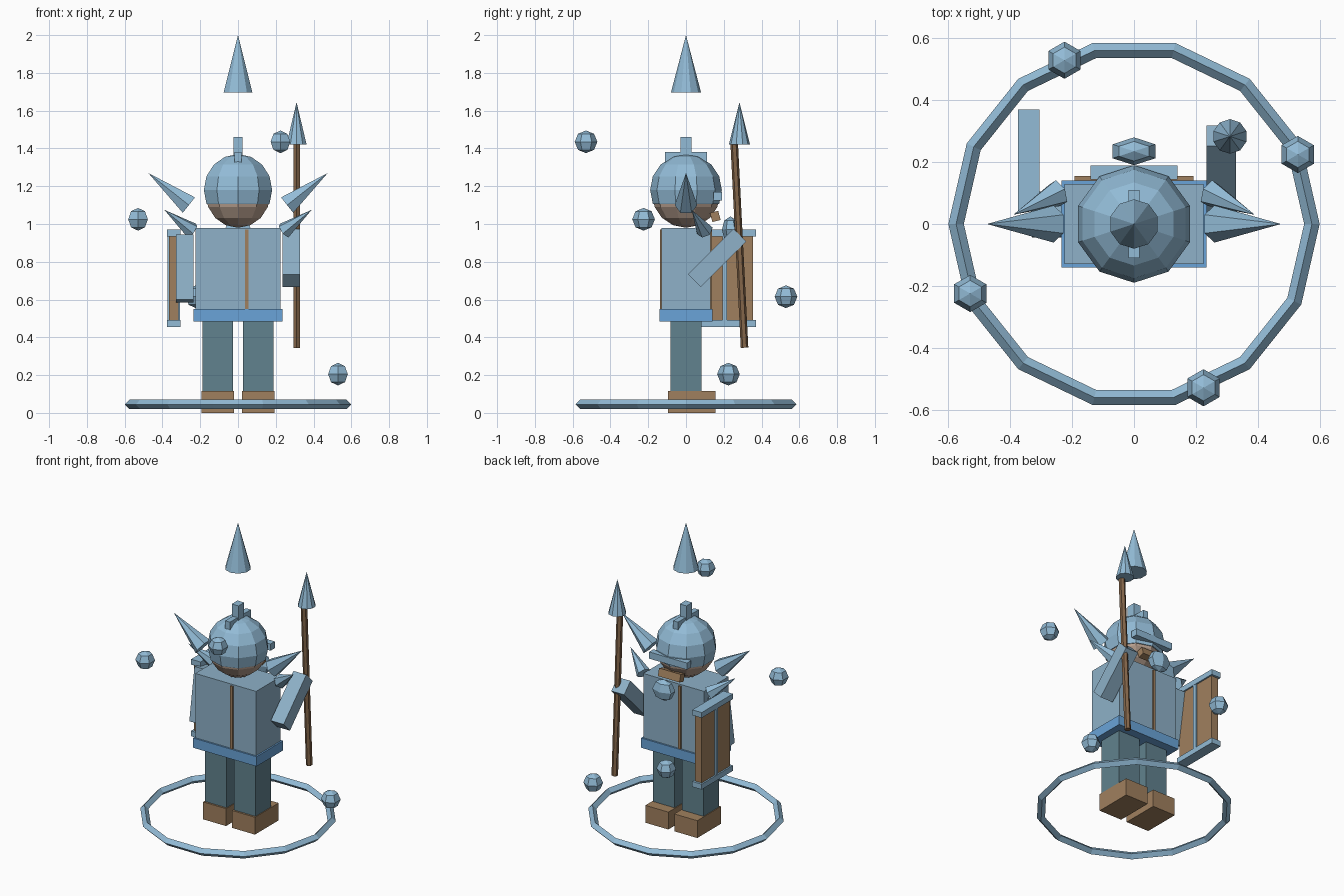
import bpy, bmesh, math
from mathutils import Vector, Matrix

cube = bpy.data.objects.get("Cube")
if cube:
    bpy.data.objects.remove(cube)


def material(name, *srgb):
    rgb = [(c / 255 / 12.92) if c < 11 else ((c / 255 + 0.055) / 1.055) ** 2.4 for c in srgb]
    m = bpy.data.materials.new(name)
    m.use_nodes = True
    m.diffuse_color = (*rgb, 1)
    m.node_tree.nodes["Principled BSDF"].inputs["Base Color"].default_value = (*rgb, 1)
    return m


STEEL = material("pale steel", 146, 187, 214)
CLOTH = material("grey blue cloth", 142, 177, 200)
TROUSER = material("dark teal", 97, 130, 142)
BELT = material("bright blue", 106, 164, 216)
LEATHER = material("leather brown", 160, 128, 94)
WOOD = material("dark wood", 132, 102, 74)
SKIN = material("skin", 184, 160, 143)


def finish(bm, name, mat):
    bmesh.ops.recalc_face_normals(bm, faces=bm.faces)
    mesh = bpy.data.meshes.new(name)
    bm.to_mesh(mesh)
    bm.free()
    mesh.materials.append(mat)
    ob = bpy.data.objects.new(name, mesh)
    bpy.context.collection.objects.link(ob)
    return ob


def box(name, mat, centre, size, tilt=0):
    """Box with full sizes, tilted about the x axis."""
    bm = bmesh.new()
    bmesh.ops.create_cube(bm, size=1, matrix=Matrix.Diagonal((*size, 1)))
    bmesh.ops.rotate(bm, verts=bm.verts, matrix=Matrix.Rotation(math.radians(tilt), 3, 'X'))
    bmesh.ops.translate(bm, verts=bm.verts, vec=centre)
    return finish(bm, name, mat)


def align(bm):
    """Turn a round part so that one corner points along +y."""
    v = max(bm.verts, key=lambda p: p.co.xy.length).co
    turn = math.pi / 2 - math.atan2(v.y, v.x)
    bmesh.ops.rotate(bm, verts=bm.verts, matrix=Matrix.Rotation(turn, 3, 'Z'))


def ball(name, mat, centre, radii, sides, rings, cut=None):
    bm = bmesh.new()
    bmesh.ops.create_uvsphere(bm, u_segments=sides, v_segments=rings, radius=1)
    align(bm)
    bmesh.ops.scale(bm, verts=bm.verts, vec=radii)
    bmesh.ops.translate(bm, verts=bm.verts, vec=centre)
    if cut is not None:
        geom = bm.verts[:] + bm.edges[:] + bm.faces[:]
        bmesh.ops.bisect_plane(bm, geom=geom, plane_co=(0, 0, cut),
                               plane_no=(0, 0, -1), clear_outer=True)
        bmesh.ops.holes_fill(bm, edges=[e for e in bm.edges if e.is_boundary])
    return finish(bm, name, mat)


def cone(name, mat, base, tip, r1, r2, sides):
    """Cone or rod between two points."""
    base, tip = Vector(base), Vector(tip)
    axis = tip - base
    bm = bmesh.new()
    bmesh.ops.create_cone(bm, cap_ends=True, segments=sides, radius1=r1, radius2=r2,
                          depth=axis.length)
    align(bm)
    spin = Vector((0, 0, 1)).rotation_difference(axis).to_matrix()
    bmesh.ops.rotate(bm, verts=bm.verts, matrix=spin)
    bmesh.ops.translate(bm, verts=bm.verts, vec=(base + tip) / 2)
    return finish(bm, name, mat)


# Legs, boots and shoulder spikes on both sides
for side, s in (("left", 1), ("right", -1)):
    box(f"{side}_boot", LEATHER, (s * 0.107, 0.03, 0.058), (0.17, 0.25, 0.116))
    box(f"{side}_leg", TROUSER, (s * 0.107, 0, 0.30), (0.16, 0.165, 0.37))
    cone(f"{side}_large_spike", STEEL, (s * 0.26, 0, 1.10), (s * 0.475, 0, 1.27), 0.06, 0, 6)
    cone(f"{side}_small_spike", STEEL, (s * 0.245, 0.10, 0.965), (s * 0.39, 0.03, 1.075),
         0.045, 0, 6)

# Torso with its trim
box("torso", CLOTH, (0, 0, 0.765), (0.45, 0.26, 0.43))
box("belt", BELT, (0, 0, 0.517), (0.47, 0.28, 0.065))
for name, s in (("front_trim", 1), ("back_trim", -1)):
    box(name, LEATHER, (s * 0.047, -s * 0.133, 0.76), (0.018, 0.009, 0.42))

# Head, helmet and face pieces
ball("head", SKIN, (0, 0, 1.16), (0.18, 0.18, 0.18), 10, 8)
ball("helmet", STEEL, (0, 0, 1.18), (0.19, 0.19, 0.19), 10, 8, cut=1.105)
box("helmet_ridge", STEEL, (0, 0, 1.34), (0.036, 0.22, 0.08))
box("helmet_crest", STEEL, (0, 0, 1.38), (0.05, 0.06, 0.16))
box("visor", STEEL, (0, 0.167, 1.147), (0.28, 0.045, 0.045))
box("moustache", LEATHER, (0, 0.155, 1.04), (0.16, 0.045, 0.05), 15)
ball("pendant", STEEL, (0, 0.235, 0.97), (0.08, 0.045, 0.07), 6, 4)

# Arms
box("left_arm", CLOTH, (0.282, 0.165, 0.82), (0.095, 0.095, 0.34), -45)
box("right_arm", CLOTH, (-0.282, 0.03, 0.765), (0.095, 0.095, 0.35), -9)

# Spear
cone("spear_shaft", WOOD, (0.31, 0.31, 0.345), (0.31, 0.255, 1.43), 0.02, 0.02, 6)
cone("spear_head", STEEL, (0.31, 0.283, 1.42), (0.31, 0.283, 1.645), 0.056, 0, 10)

# Shield
box("shield_panel", LEATHER, (-0.34, 0.205, 0.712), (0.05, 0.30, 0.46))
box("shield_strip", STEEL, (-0.34, 0.205, 0.712), (0.066, 0.025, 0.46))
for name, z in (("shield_bottom_bar", 0.473), ("shield_top_bar", 0.952)):
    box(name, STEEL, (-0.34, 0.205, z), (0.07, 0.33, 0.036))

# Floating cone, ground ring and circling orbs
cone("floating_cone", STEEL, (0, 0, 1.695), (0, 0, 2), 0.08, 0, 10)
bpy.ops.mesh.primitive_torus_add(major_segments=14, minor_segments=4, major_radius=0.575,
                                 minor_radius=0.025, location=(0, 0, 0.045))
ring = bpy.context.object
ring.name = "ground_ring"
ring.data.materials.append(STEEL)
for i in range(4):
    a = math.radians(23 + 90 * i)
    ball(f"orb_{i + 1}", STEEL, (0.575 * math.cos(a), 0.575 * math.sin(a), 0.205 + 0.41 * i),
         (0.06, 0.06, 0.06), 6, 4)
